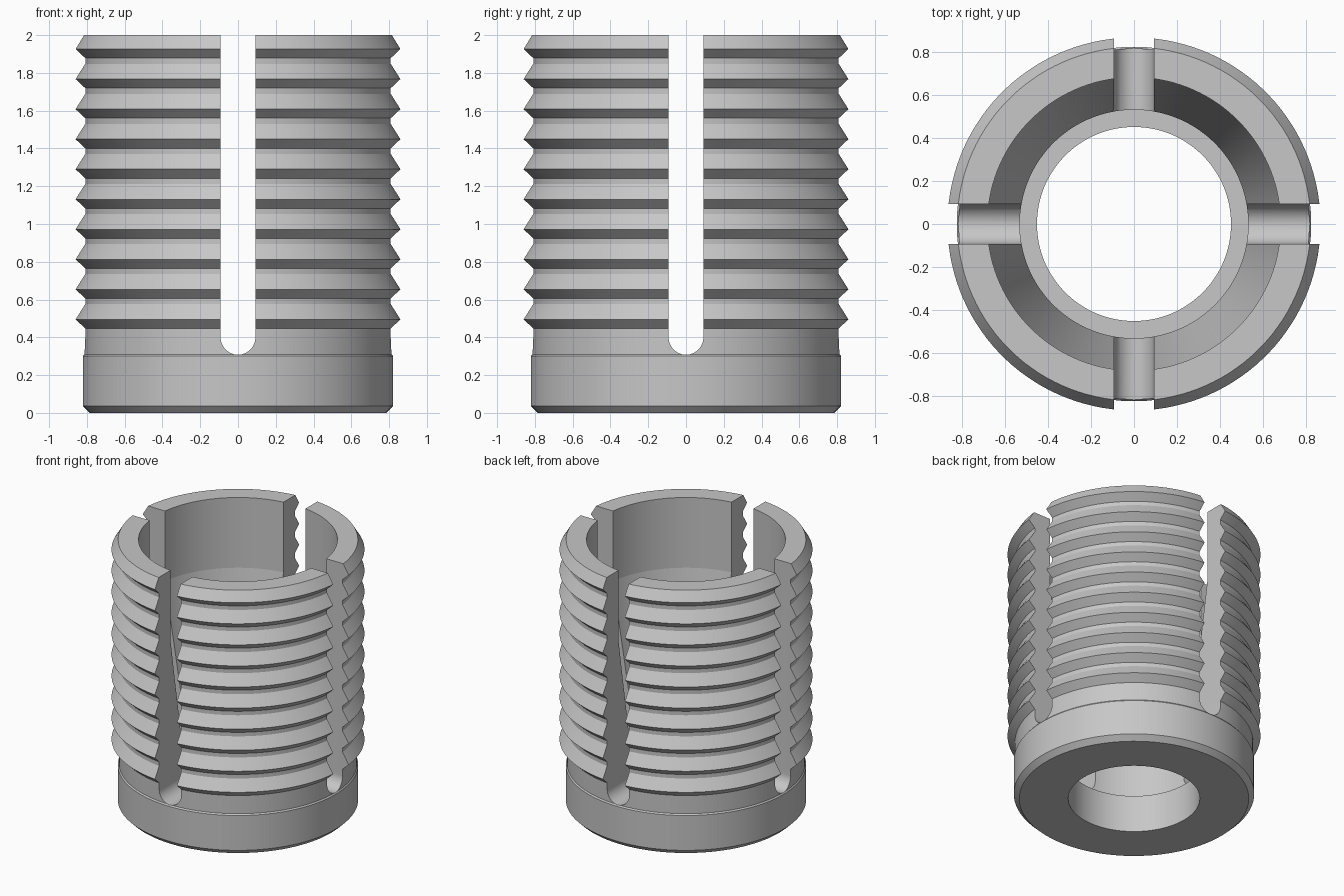
import bpy, bmesh, math

if "Cube" in bpy.data.objects:
    bpy.data.objects.remove(bpy.data.objects["Cube"])

SEGMENTS = 128
PITCH = 0.159
THREADS = 10
ROOT, CREST = 0.814, 0.865
SLOT_HALF, SLOT_CENTRE = 0.092, 0.40

metal = bpy.data.materials.new("grey metal")
metal.diffuse_color = (0.57, 0.57, 0.57, 1)
metal.use_nodes = True
metal.node_tree.nodes["Principled BSDF"].inputs["Base Color"].default_value = metal.diffuse_color


def new_object(name, bm):
    bmesh.ops.recalc_face_normals(bm, faces=bm.faces)
    mesh = bpy.data.meshes.new(name)
    bm.to_mesh(mesh)
    bm.free()
    obj = bpy.data.objects.new(name, mesh)
    bpy.context.collection.objects.link(obj)
    return obj


def lathe(name, profile):
    """Revolve a closed (radius, height) profile around z."""
    bm = bmesh.new()
    rings = []
    for i in range(SEGMENTS):
        a = 2 * math.pi * (i + 0.5) / SEGMENTS
        rings.append([bm.verts.new((r * math.cos(a), r * math.sin(a), z))
                      for r, z in profile])
    n = len(profile)
    for i in range(SEGMENTS):
        a, b = rings[i], rings[(i + 1) % SEGMENTS]
        for j in range(n):
            k = (j + 1) % n
            bm.faces.new((a[j], b[j], b[k], a[k]))
    return new_object(name, bm)


def slot_cutter(name, angle):
    """Round-bottomed slot running right across the sleeve."""
    bm = bmesh.new()
    outline = [(SLOT_HALF, 2.2), (-SLOT_HALF, 2.2)]
    for i in range(25):
        a = math.pi + math.pi * i / 24
        outline.append((SLOT_HALF * math.cos(a), SLOT_CENTRE + SLOT_HALF * math.sin(a)))
    face = bm.faces.new([bm.verts.new((x, -1.2, z)) for x, z in outline])
    out = bmesh.ops.extrude_face_region(bm, geom=[face])
    moved = [v for v in out["geom"] if isinstance(v, bmesh.types.BMVert)]
    bmesh.ops.translate(bm, verts=moved, vec=(0, 2.4, 0))
    obj = new_object(name, bm)
    obj.rotation_euler.z = angle
    obj.hide_render = True
    return obj


# Outer profile: chamfered foot, collar, then stacked thread ridges
profile = [(0.45, 0), (0.785, 0), (0.822, 0.037), (0.822, 0.30), (ROOT, 0.31)]
for i in range(THREADS):
    crest = 1.926 - PITCH * (THREADS - 1 - i)
    profile += [(ROOT, crest - 0.048), (CREST, crest)]
    if i < THREADS - 1:
        profile.append((ROOT, crest + PITCH - 0.048 - 0.03))
profile.append((0.82, 2.0))

# Inner profile: wide bore, taper, narrow seat and through hole
profile += [(0.68, 2.0), (0.68, 1.47), (0.53, 0.55), (0.53, 0.28), (0.45, 0.28)]
sleeve = lathe("slotted_threaded_sleeve", profile)
sleeve.data.materials.append(metal)

# Two crossing cuts make the four slots
bpy.context.view_layer.objects.active = sleeve
sleeve.select_set(True)
for name, angle in (("front_back_slot", 0), ("side_slot", math.pi / 2)):
    cutter = slot_cutter(name, angle)
    mod = sleeve.modifiers.new(name, 'BOOLEAN')
    mod.operation = 'DIFFERENCE'
    mod.solver = 'EXACT'
    mod.object = cutter
    bpy.context.view_layer.update()
    bpy.ops.object.modifier_apply(modifier=mod.name)
    bpy.data.objects.remove(cutter)

bpy.ops.object.shade_smooth_by_angle(angle=math.radians(8))
